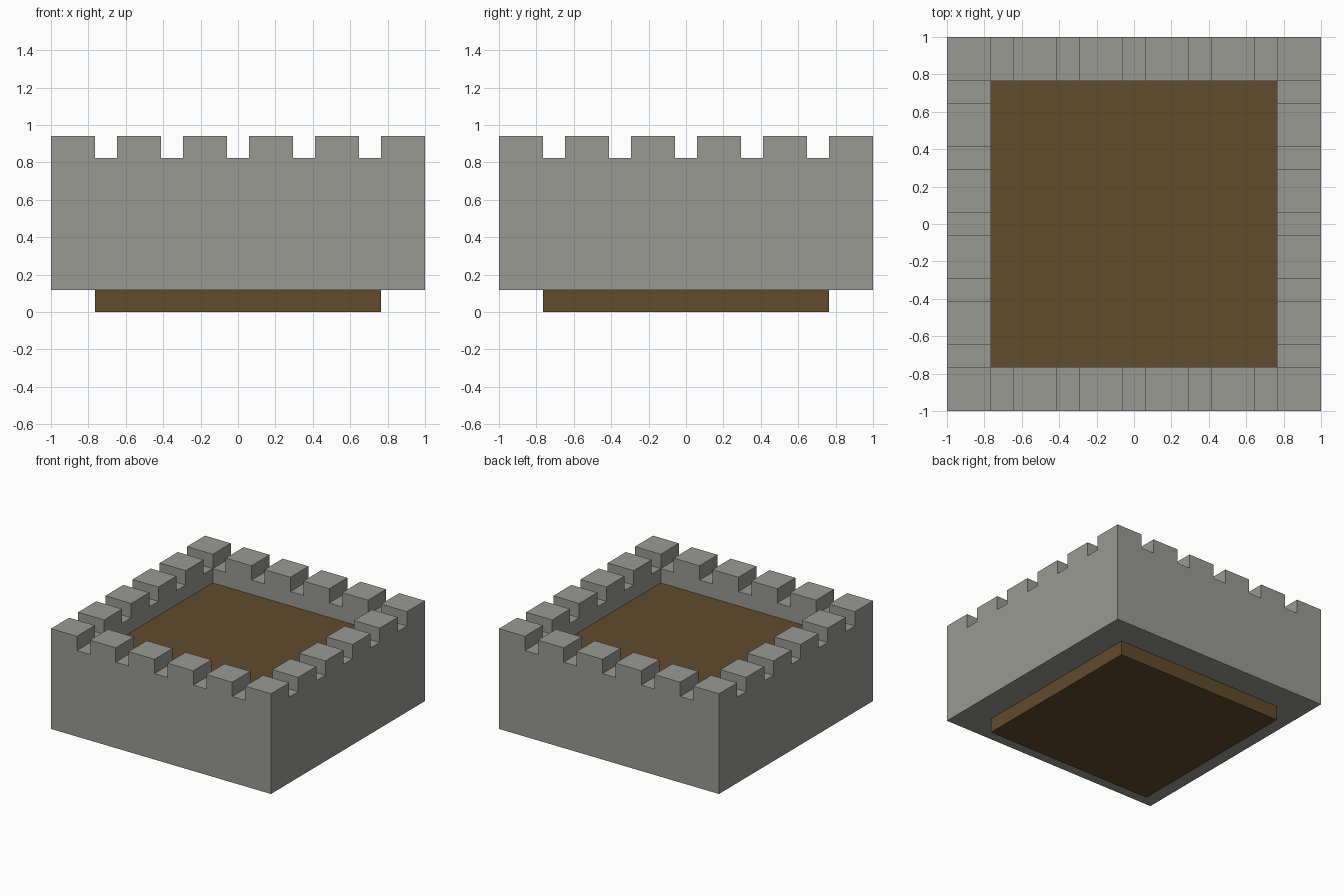
import bpy, bmesh

if "Cube" in bpy.data.objects:
    bpy.data.objects.remove(bpy.data.objects["Cube"], do_unlink=True)

U = 2 / 17  # one block: the model is 17 blocks wide


def material(name, rgb):
    m = bpy.data.materials.new(name)
    m.use_nodes = True
    m.diffuse_color = (*rgb, 1)
    m.node_tree.nodes["Principled BSDF"].inputs["Base Color"].default_value = (*rgb, 1)
    return m


def add_object(name, bm, mat):
    bmesh.ops.recalc_face_normals(bm, faces=bm.faces[:])
    mesh = bpy.data.meshes.new(name)
    bm.to_mesh(mesh)
    bm.free()
    mesh.materials.append(mat)
    bpy.context.collection.objects.link(bpy.data.objects.new(name, mesh))


def raise_faces(bm, faces, height):
    """Extrude faces straight up and return the new top faces."""
    geom = bmesh.ops.extrude_face_region(bm, geom=faces)["geom"]
    verts = [g for g in geom if isinstance(g, bmesh.types.BMVert)]
    bmesh.ops.translate(bm, verts=verts, vec=(0, 0, height))
    return [g for g in geom if isinstance(g, bmesh.types.BMFace)]


stone = material("grey stone", (0.32, 0.323, 0.296))
wood = material("brown wood", (0.122, 0.069, 0.024))

# Battlement wall: a square ring of cells, alternately merlon (2 blocks) and gap (1 block)
cuts = [-8.5 * U]
for i in range(11):
    cuts.append(cuts[-1] + (2 if i % 2 == 0 else 1) * U)

bm = bmesh.new()
grid = [[bm.verts.new((x, y, U)) for y in cuts] for x in cuts]
ring = []
for i in range(11):
    for j in range(11):
        if i in (0, 10) or j in (0, 10):
            ring.append(bm.faces.new((grid[i][j], grid[i + 1][j],
                                      grid[i + 1][j + 1], grid[i][j + 1])))
bmesh.ops.delete(bm, geom=[v for v in bm.verts if not v.link_faces], context="VERTS")
wall_top = raise_faces(bm, ring, 6 * U)


# Merlons: every top cell two blocks wide in both directions
def is_merlon(face):
    return face.calc_area() > 3 * U * U


raise_faces(bm, [f for f in wall_top if is_merlon(f)], U)
add_object("battlement_wall", bm, stone)

# Wooden core: the floor inside the wall and the plinth below it
bm = bmesh.new()
bmesh.ops.create_cube(bm, size=1)
bmesh.ops.scale(bm, verts=bm.verts[:], vec=(13 * U, 13 * U, 6 * U))
bmesh.ops.translate(bm, verts=bm.verts[:], vec=(0, 0, 3 * U))
add_object("floor_and_plinth", bm, wood)
